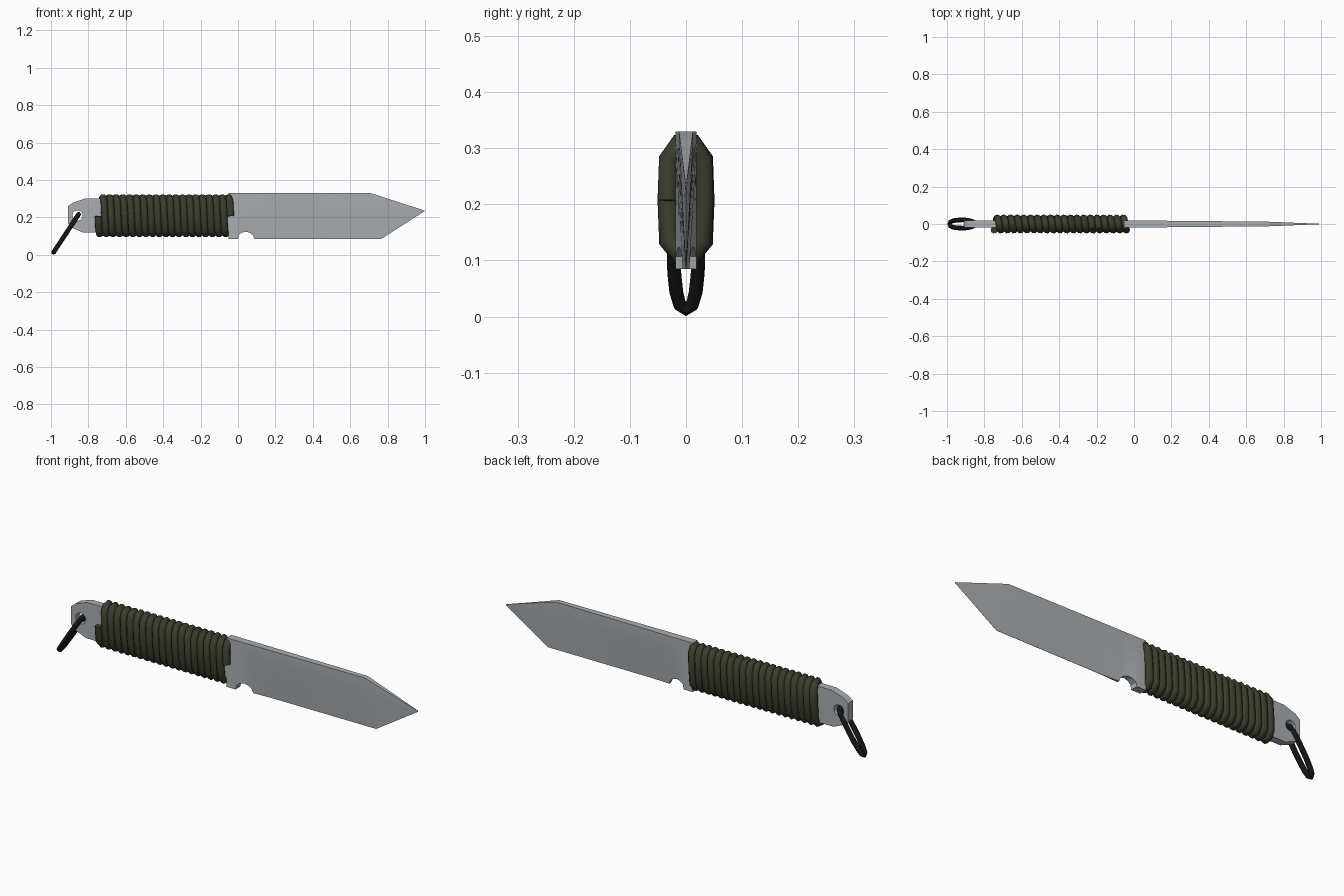
import bpy, bmesh, math

if "Cube" in bpy.data.objects:
    bpy.data.objects.remove(bpy.data.objects["Cube"])


def material(name, rgb):
    m = bpy.data.materials.new(name)
    m.diffuse_color = (*rgb, 1)
    m.use_nodes = True
    m.node_tree.nodes["Principled BSDF"].inputs["Base Color"].default_value = m.diffuse_color
    return m


STEEL = material("brushed steel", (0.40, 0.43, 0.45))
OLIVE = material("olive cord", (0.043, 0.049, 0.026))
BLACK = material("black cord", (0.008, 0.008, 0.008))


def finish(ob, mat, angle):
    bpy.ops.object.select_all(action='DESELECT')
    ob.select_set(True)
    bpy.context.view_layer.objects.active = ob
    if ob.type == 'CURVE':
        bpy.ops.object.convert(target='MESH')
        ob = bpy.context.object
    ob.data.materials.clear()
    ob.data.materials.append(mat)
    bpy.ops.object.shade_smooth_by_angle(angle=math.radians(angle))
    return ob


def curve(name, dims, splines, cyclic):
    cu = bpy.data.curves.new(name, 'CURVE')
    cu.dimensions = dims
    for pts in splines:
        s = cu.splines.new('POLY')
        s.points.add(len(pts) - 1)
        for p, co in zip(s.points, pts):
            p.co = (*co, 1)
        s.use_cyclic_u = cyclic
    ob = bpy.data.objects.new(name, cu)
    bpy.context.collection.objects.link(ob)
    return ob


def cord(name, pts, radius, cyclic, mat):
    ob = curve(name, '3D', [pts], cyclic)
    ob.data.bevel_depth = radius
    ob.data.bevel_resolution = 2
    ob.data.use_fill_caps = True
    return finish(ob, mat, 50)


def lerp(x, table):
    for (x0, v0), (x1, v1) in zip(table, table[1:]):
        if x <= x1:
            return v0 + (v1 - v0) * max(0, (x - x0) / (x1 - x0))
    return table[-1][1]


# Blade: columns of wedge sections, full thickness at the ricasso, notch behind the edge
top = [(-0.05, 0.33), (0.71, 0.33), (0.997, 0.237)]
bottom = [(-0.05, 0.085), (0.0, 0.085), (0.004, 0.107), (0.02, 0.119), (0.042, 0.124),
          (0.066, 0.117), (0.08, 0.104), (0.088, 0.085), (0.765, 0.085), (0.997, 0.233)]
spine = [(-0.05, 0.019), (0.0, 0.019), (0.71, 0.0125), (0.997, 0.001)]
bevel = [(-0.05, 0), (0.0, 0), (0.10, 0.8), (0.2, 1), (1, 1)]
rows = [(0, 1), (0.1, 1), (0.3, 0.82), (0.55, 0.56), (0.8, 0.27), (1, 0.05)]
xs = sorted({p[0] for p in top + bottom} | {0.14, 0.2, 0.35, 0.5, 0.85, 0.92})
bm = bmesh.new()
rings = []
for x in xs:
    zt, zb, t, k = (lerp(x, tab) for tab in (top, bottom, spine, bevel))
    half = [(t * (1 - k + k * w), zt + (zb - zt) * f) for f, w in rows]
    loop = half + [(-y, z) for y, z in reversed(half)]
    rings.append([bm.verts.new((x, y, z)) for y, z in loop])
for a, b in zip(rings, rings[1:]):
    for i in range(len(a)):
        j = (i + 1) % len(a)
        bm.faces.new((a[i], a[j], b[j], b[i]))
bm.faces.new(rings[0])
bm.faces.new(rings[-1])
bmesh.ops.recalc_face_normals(bm, faces=bm.faces)
me = bpy.data.meshes.new("blade")
bm.to_mesh(me)
bm.free()
blade = bpy.data.objects.new("blade", me)
bpy.context.collection.objects.link(blade)
finish(blade, STEEL, 30)

# Tang: flat plate with a lanyard hole in the butt
outline = [(-0.03, 0.30), (-0.82, 0.30), (-0.885, 0.278), (-0.91, 0.258), (-0.91, 0.168),
           (-0.895, 0.148), (-0.83, 0.12), (-0.03, 0.12)]
hole = [(-0.858 + 0.028 * math.cos(a), 0.21 + 0.028 * math.sin(a))
        for a in (i * math.tau / 12 for i in range(12))]
tang = curve("tang", '2D', [[(x, z, 0) for x, z in outline],
                            [(x, z, 0) for x, z in hole]], True)
tang.data.fill_mode = 'BOTH'
tang.data.extrude = 0.0185
tang.rotation_euler = (math.pi / 2, 0, 0)
finish(tang, STEEL, 30)

# Handle wrap: one cord wound as a flattened helix
section = [(-0.032, 0.207), (-0.030, 0.135), (-0.012, 0.112), (0.012, 0.112), (0.030, 0.135),
           (0.032, 0.207), (0.030, 0.28), (0.012, 0.307), (-0.012, 0.307), (-0.030, 0.28)]
turns, x0, x1 = 20, -0.748, -0.040
n = turns * len(section)
helix = [(x0 + (x1 - x0) * i / n, *section[i % len(section)]) for i in range(n + 1)]
cord("handle_wrap", helix, 0.0188, False, OLIVE)

# Lanyard: narrow loop hanging through the hole
a, b = (-0.852, 0.217), (-0.986, 0.0135)
lanyard = []
for i in range(16):
    th = i * math.tau / 16
    s = (1 - math.cos(th)) / 2
    y = 0.022 * math.copysign(abs(math.sin(th)) ** 0.7, math.sin(th))
    lanyard.append((a[0] + (b[0] - a[0]) * s, y, a[1] + (b[1] - a[1]) * s))
cord("lanyard_loop", lanyard, 0.0125, True, BLACK)
